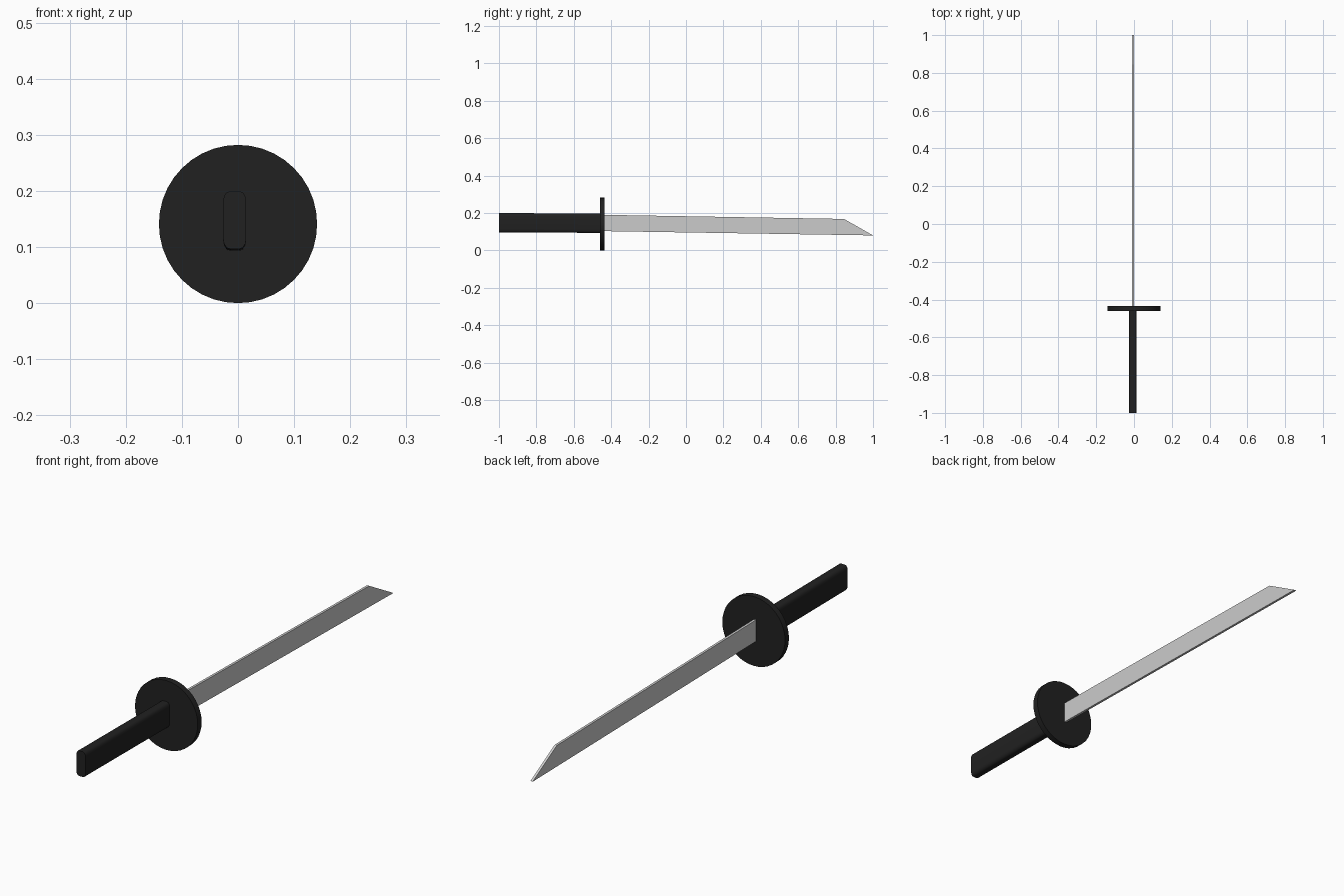
import bpy, bmesh, math
from mathutils import Vector

if "Cube" in bpy.data.objects:
    bpy.data.objects.remove(bpy.data.objects["Cube"])

black = bpy.data.materials.new("black")
black.diffuse_color = (0.015, 0.015, 0.015, 1)
black.use_nodes = True
black.node_tree.nodes["Principled BSDF"].inputs["Base Color"].default_value = black.diffuse_color


def extrude_profile(name, points, offset, mat=None, smooth=None):
    """Extrude a planar outline of 3D points along the offset vector."""
    bm = bmesh.new()
    face = bm.faces.new([bm.verts.new(p) for p in points])
    moved = bmesh.ops.extrude_face_region(bm, geom=[face], use_keep_orig=True)
    verts = [g for g in moved["geom"] if isinstance(g, bmesh.types.BMVert)]
    bmesh.ops.translate(bm, verts=verts, vec=Vector(offset))
    bmesh.ops.recalc_face_normals(bm, faces=bm.faces)
    mesh = bpy.data.meshes.new(name)
    bm.to_mesh(mesh)
    bm.free()
    obj = bpy.data.objects.new(name, mesh)
    bpy.context.collection.objects.link(obj)
    if mat:
        mesh.materials.append(mat)
    if smooth:
        bpy.ops.object.select_all(action='DESELECT')
        obj.select_set(True)
        bpy.context.view_layer.objects.active = obj
        bpy.ops.object.shade_smooth_by_angle(angle=math.radians(smooth))
    return obj


AXIS_X = -0.006

# Round guard
sides, radius = 40, 0.141
ring = [(radius * math.sin(2 * math.pi * i / sides), -0.46,
         0.141 + radius * math.cos(2 * math.pi * i / sides)) for i in range(sides)]
extrude_profile("guard", ring, (0, 0.025, 0), black, 40)

# Handle: rounded rectangular grip, very slightly sloped
half_w, half_h, corner_x, corner_z = 0.0205, 0.0515, 0.012, 0.018
grip = []
for q, (sx, sz) in enumerate([(1, 1), (-1, 1), (-1, -1), (1, -1)]):
    for k in range(4):
        a = math.radians(90 * q + 30 * k)
        grip.append((AXIS_X + sx * (half_w - corner_x) + corner_x * math.cos(a), -1.0,
                     0.148 + sz * (half_h - corner_z) + corner_z * math.sin(a)))
extrude_profile("handle", grip, (0, 0.55, -0.003), black, 40)

# Blade: flat slab with a slanted tip
outline = [(-0.445, 0.103), (1.0, 0.08), (0.845, 0.168), (-0.445, 0.19)]
extrude_profile("blade", [(AXIS_X - 0.005, y, z) for y, z in outline], (0.01, 0, 0))
